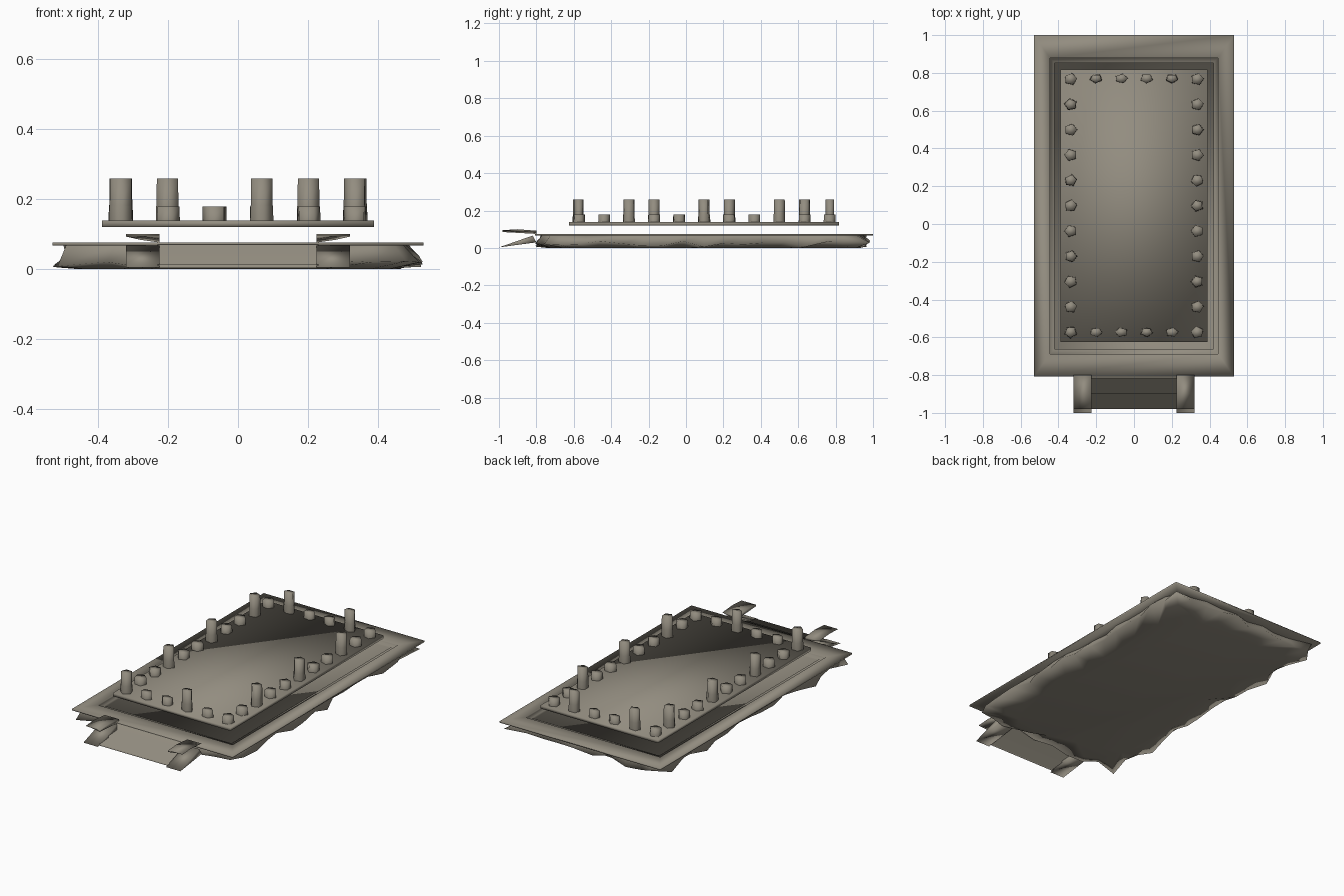
import bpy, math, random

random.seed(4)
if "Cube" in bpy.data.objects:
    bpy.data.objects.remove(bpy.data.objects["Cube"], do_unlink=True)

stone = bpy.data.materials.new("weathered_stone")
stone.use_nodes = True
COLOR = (0.29, 0.265, 0.215, 1)
stone.diffuse_color = COLOR
stone.node_tree.nodes["Principled BSDF"].inputs["Base Color"].default_value = COLOR

MID_Y = 0.096   # centre of the terrace along y


def make(name, verts, faces, smooth=True):
    mesh = bpy.data.meshes.new(name)
    mesh.from_pydata(verts, [], faces)
    mesh.materials.append(stone)
    mesh.polygons.foreach_set("use_smooth", [smooth] * len(mesh.polygons))
    mesh.update()
    obj = bpy.data.objects.new(name, mesh)
    bpy.context.collection.objects.link(obj)
    return obj


def stack(name, loops, cap_first=True, cap_last=True, smooth=True):
    """Skin a list of counter-clockwise loops with equal point counts."""
    n = len(loops[0])
    verts = [p for loop in loops for p in loop]
    faces = []
    for k in range(len(loops) - 1):
        for i in range(n):
            j = (i + 1) % n
            faces.append((k * n + i, k * n + j, (k + 1) * n + j, (k + 1) * n + i))
    if cap_first:
        faces.append(tuple(reversed(range(n))))
    if cap_last:
        faces.append(tuple(range(len(verts) - n, len(verts))))
    return make(name, verts, faces, smooth)


def rect(hx, hy, z):
    return [(sx * hx, MID_Y + sy * hy, z) for sx, sy in ((-1, -1), (1, -1), (1, 1), (-1, 1))]


def extrude(name, profile, x0, x1, closed=True, smooth=True):
    """Sweep a (y, z) profile from x0 to x1."""
    n = len(profile)
    verts = [(x, y, z) for x in (x0, x1) for y, z in profile]
    faces = [(i, (i + 1) % n, n + (i + 1) % n, n + i) for i in range(n if closed else n - 1)]
    faces = [f[::-1] for f in faces]
    if closed:
        faces += [tuple(range(n)), tuple(reversed(range(n, 2 * n)))]
    return make(name, verts, faces, smooth)


# Terrace rim with two shallow steps sinking under the floor slab
stack("terrace", [rect(0.44, 0.81, 0.066), rect(0.53, 0.904, 0.066), rect(0.53, 0.904, 0.075),
                  rect(0.445, 0.783, 0.075), rect(0.445, 0.783, 0.067),
                  rect(0.42, 0.757, 0.067), rect(0.42, 0.757, 0.055)], cap_first=False)

# Raised floor slab
stack("floor_slab", [rect(0.388, 0.722, 0.119), rect(0.388, 0.722, 0.138)])

# Jagged rock under the terrace
corners = [(-1, -1), (1, -1), (1, 1), (-1, 1)]
rim = []
for k in range(4):
    (ax, ay), (bx, by) = corners[k], corners[(k + 1) % 4]
    count = 9 if k % 2 == 0 else 16
    for i in range(count):
        t = i / count
        rim.append((ax + (bx - ax) * t, ay + (by - ay) * t))


def rock_loop(inset_range, z_range):
    loop = []
    for u, v in rim:
        d = random.uniform(*inset_range)
        loop.append((u * (0.53 - d), MID_Y + v * (0.904 - d), random.uniform(*z_range)))
    return loop


stack("rock_base", [rock_loop((0.06, 0.17), (0, 0)), rock_loop((0.0, 0.05), (0.004, 0.04)),
                    rock_loop((0.03, 0.09), (0.066, 0.066))], cap_last=False)

# Broad stair at the front
extrude("front_stairs", [(-0.98, 0.002), (-0.98, 0.012), (-0.9, 0.02), (-0.9, 0.03),
                         (-0.82, 0.035), (-0.82, 0.07), (-0.8, 0.07)],
        -0.23, 0.23, closed=False)

# Cheek walls beside the stair, each with a broken cap stone
for side, label in ((1, "left"), (-1, "right")):
    x0, x1 = sorted((side * 0.225, side * 0.32))
    extrude(label + "_stair_wall", [(-1.0, 0.003), (-0.8, 0.03), (-0.82, 0.066)], x0, x1)
    cap = extrude(label + "_wall_cap", [(-0.98, 0.085), (-0.8, 0.075), (-0.8, 0.092), (-0.9, 0.1),
                                        (-0.98, 0.095)], x0, x1)
    for v in cap.data.vertices:   # undercut the outer side
        if v.co.z < 0.09 and abs(v.co.x) > 0.3:
            v.co.x -= side * 0.04
            v.co.z += 0.008


# Ruined columns: every third one keeps its upper drum
def column(name, x, y, tall, depth):
    turn = random.uniform(0, math.tau)

    def ring(r, z, tilt=0):
        pts = []
        for i in range(5):
            a = turn + i * math.tau / 5
            pts.append((x + r * math.cos(a), y + r * depth * math.sin(a), z + tilt * math.cos(a)))
        return pts

    loops = [ring(0.035, 0.136), ring(0.034, 0.178)]
    if tall:
        loops += [ring(0.033, 0.182), ring(0.032, 0.258)]
    obj = stack(name, loops, cap_first=False)
    return obj


SPACING = 0.134
for i in range(11):
    y = -0.573 + i * SPACING
    column(f"left_column_{i}", 0.335, y, i % 3 == 2, 0.95)
    column(f"right_column_{i}", -0.335, y, i % 3 == 0, 0.95)
for i in range(1, 5):
    x = -0.335 + i * SPACING
    column(f"front_column_{i}", x, -0.573, i % 3 == 0, 0.75)
    column(f"back_column_{i}", x, 0.77, i % 3 == 1, 0.75)
